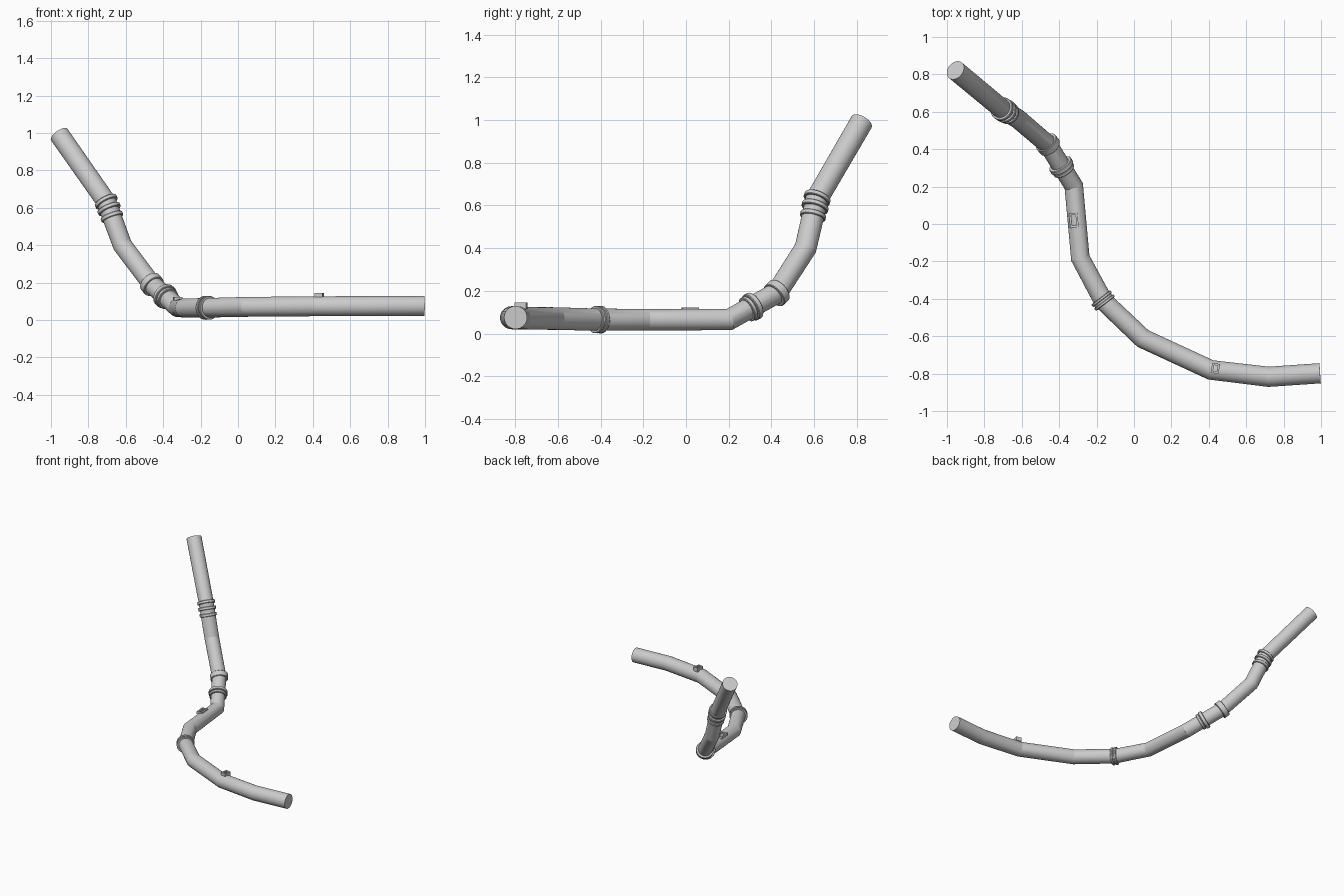
import bpy, bmesh, math
from mathutils import Vector, Matrix

if "Cube" in bpy.data.objects:
    bpy.data.objects.remove(bpy.data.objects["Cube"])

SIDES = 32
# centre line of the pipe: x, y, z, radius
PATH = [(0.995, -0.798, 0.075, 0.054), (0.72, -0.817, 0.074, 0.054),
        (0.41, -0.78, 0.073, 0.053), (0.047, -0.612, 0.070, 0.053),
        (-0.165, -0.41, 0.065, 0.052), (-0.287, -0.182, 0.064, 0.051),
        (-0.322, 0.203, 0.066, 0.051), (-0.46, 0.425, 0.19, 0.051),
        (-0.618, 0.56, 0.40, 0.052), (-0.703, 0.613, 0.63, 0.053),
        (-0.955, 0.822, 0.99, 0.054)]
PTS = [Vector(p[:3]) for p in PATH]


def finish(name, bm, smooth=True):
    bmesh.ops.recalc_face_normals(bm, faces=bm.faces)
    me = bpy.data.meshes.new(name)
    bm.to_mesh(me)
    bm.free()
    ob = bpy.data.objects.new(name, me)
    bpy.context.collection.objects.link(ob)
    if smooth:
        bpy.ops.object.select_all(action='DESELECT')
        ob.select_set(True)
        bpy.context.view_layer.objects.active = ob
        bpy.ops.object.shade_smooth_by_angle(angle=math.radians(14))
    return ob


def sweep(name, sections):
    """Capped tube through (centre, direction, radius) sections."""
    bm = bmesh.new()
    side, loops = None, []
    for c, d, r in sections:
        d = d.normalized()
        if side is None:
            side = d.orthogonal()
        side = (side - d * side.dot(d)).normalized()
        up = d.cross(side)
        loops.append([bm.verts.new(c + r * (side * math.cos(a) + up * math.sin(a)))
                      for a in (math.tau * i / SIDES for i in range(SIDES))])
    for a, b in zip(loops, loops[1:]):
        for i in range(SIDES):
            j = (i + 1) % SIDES
            bm.faces.new((a[i], a[j], b[j], b[i]))
    bm.faces.new(loops[0])
    bm.faces.new(loops[-1])
    return finish(name, bm)


# main pipe
secs = []
for i, p in enumerate(PTS):
    d = Vector()
    if i:
        d += (p - PTS[i - 1]).normalized()
    if i < len(PTS) - 1:
        d += (PTS[i + 1] - p).normalized()
    secs.append((p, d, PATH[i][3]))
sweep("pipe", secs)


def collar(name, centre, direction, radius, length):
    c, d = Vector(centre), Vector(direction).normalized()
    h, b = length / 2, 0.003
    sweep(name, [(c - d * h, d, radius - b), (c - d * (h - b), d, radius),
                 (c + d * (h - b), d, radius), (c + d * h, d, radius - b)])


# paired flange at the lower bend
d = secs[4][1].normalized()
collar("lower_flange_a", PTS[4] - d * 0.013, d, 0.064, 0.016)
collar("lower_flange_b", PTS[4] + d * 0.013, d, 0.064, 0.016)
collar("lower_flange_core", PTS[4], d, 0.057, 0.03)

# paired flange on the rising part
d = (PTS[7] - PTS[6]).normalized()
c = PTS[6].lerp(PTS[7], 0.46)
collar("rising_flange_a", c - d * 0.018, d, 0.061, 0.02)
collar("rising_flange_b", c + d * 0.008, d, 0.067, 0.026)

# wide band at the next bend
collar("wide_band", PTS[7], secs[7][1], 0.063, 0.042)

# stacked rings at the upper bend
d0 = (PTS[9] - PTS[8]).normalized()
d1 = secs[9][1].normalized()
collar("upper_ring_a", PTS[9] - d0 * 0.085, d0, 0.061, 0.022)
collar("upper_ring_b", PTS[9] - d0 * 0.04, d0.lerp(d1, 0.5), 0.064, 0.022)
collar("upper_ring_c", PTS[9] + d1 * 0.003, d1, 0.064, 0.022)


def clip(name, x, y, z, angle, length, width, height):
    """Small square frame sitting on top of the pipe."""
    bm = bmesh.new()
    t = 0.011
    rot = Matrix.Translation((x, y, z)) @ Matrix.Rotation(angle, 4, 'Z')
    bars = [((s * (length - t) / 2, 0), (t, width)) for s in (-1, 1)]
    bars += [((0, s * (width - t) / 2), (length - 2 * t, t)) for s in (-1, 1)]
    for (px, py), (sx, sy) in bars:
        bmesh.ops.create_cube(bm, size=1, matrix=rot @ Matrix.Translation((px, py, 0))
                              @ Matrix.Diagonal((sx, sy, height, 1)))
    finish(name, bm, False)


# clips on top of the pipe
clip("front_clip", 0.435, -0.772, 0.130, math.radians(-10), 0.042, 0.054, 0.03)
clip("middle_clip", -0.322, 0.02, 0.113, math.radians(95), 0.078, 0.046, 0.02)
